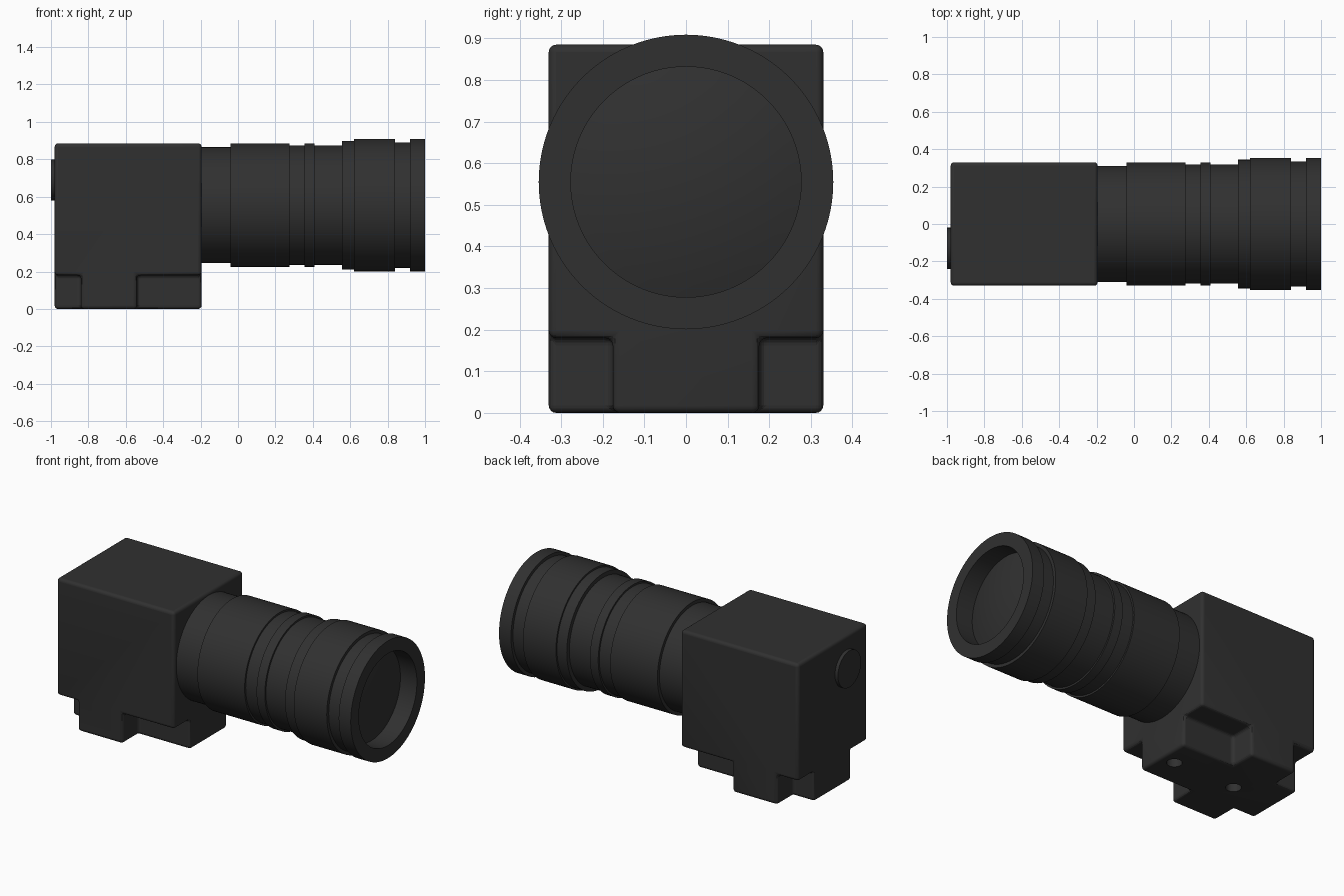
import bpy, bmesh, math
from mathutils import Matrix, Vector

if "Cube" in bpy.data.objects:
    bpy.data.objects.remove(bpy.data.objects["Cube"])

black = bpy.data.materials.new("matte_black")
black.diffuse_color = (0.03, 0.03, 0.03, 1)
black.use_nodes = True
black.node_tree.nodes["Principled BSDF"].inputs["Base Color"].default_value = black.diffuse_color


def make_object(name, bm):
    bmesh.ops.recalc_face_normals(bm, faces=bm.faces)
    me = bpy.data.meshes.new(name)
    bm.to_mesh(me)
    bm.free()
    ob = bpy.data.objects.new(name, me)
    bpy.context.collection.objects.link(ob)
    me.materials.append(black)
    return ob


def box(name, lo, hi):
    lo, hi = Vector(lo), Vector(hi)
    bm = bmesh.new()
    bmesh.ops.create_cube(bm, size=1, matrix=Matrix.Translation((lo + hi) / 2)
                          @ Matrix.Diagonal((*(hi - lo), 1)))
    return make_object(name, bm)


def lathe(name, profile, centre, axis="X", steps=96):
    """Revolve (position along axis, radius) points around an axis."""
    bm = bmesh.new()
    vs = [bm.verts.new((a, 0, r)) for a, r in profile]
    edges = [bm.edges.new(p) for p in zip(vs, vs[1:])]
    bmesh.ops.spin(bm, geom=vs + edges, cent=(0, 0, 0), axis=(1, 0, 0),
                   angle=math.tau, steps=steps, use_duplicate=False)
    bmesh.ops.remove_doubles(bm, verts=bm.verts, dist=1e-4)
    if axis == "Z":
        bm.transform(Matrix.Rotation(-math.pi / 2, 4, "Y"))
    bm.transform(Matrix.Translation(centre))
    return make_object(name, bm)


def smooth(ob):
    bpy.ops.object.select_all(action="DESELECT")
    ob.select_set(True)
    bpy.context.view_layer.objects.active = ob
    bpy.ops.object.shade_smooth_by_angle(angle=math.radians(30))


def cut(ob, cutter):
    cutter.hide_render = True
    cutter.hide_set(True)
    mod = ob.modifiers.new(cutter.name, "BOOLEAN")
    mod.operation = "DIFFERENCE"
    mod.solver = "EXACT"
    mod.object = cutter


# Camera housing with four notched lower corners
body = box("camera_body", (-0.98, -0.33, 0), (-0.195, 0.33, 0.885))
for x0, x1, end in ((-1.1, -0.84, "back"), (-0.54, -0.1, "front")):
    for y0, y1, side in ((-0.5, -0.176, "right"), (0.176, 0.5, "left")):
        cut(body, box(f"notch_cutter_{end}_{side}", (x0, y0, -0.1), (x1, y1, 0.18)))
bevel = body.modifiers.new("rounded_edges", "BEVEL")
bevel.width = 0.018
bevel.segments = 4
bevel.limit_method = "ANGLE"

# Two mounting holes in the underside
for i, x in enumerate((-0.69, -0.28)):
    cut(body, lathe(f"mount_hole_cutter_{i}",
                    [(-0.05, 0), (-0.05, 0.042), (0.06, 0.042), (0.06, 0)],
                    (x, 0, 0), "Z", 32))
smooth(body)

# Stepped lens barrel: (start, end, radius) of each band
bands = [(-0.205, -0.04, 0.31), (-0.04, 0.275, 0.33), (0.275, 0.355, 0.319),
         (0.355, 0.41, 0.33), (0.41, 0.555, 0.319), (0.555, 0.62, 0.344),
         (0.62, 0.84, 0.354), (0.84, 0.92, 0.335), (0.92, 1.0, 0.354)]
bore, depth, sag = 0.277, 0.11, 0.04
profile = [(-0.205, 0)]
for a, b, r in bands:
    profile += [(a, r), (b, r)]
profile += [(1.0, bore), (1.0 - depth, bore), (1.0 - depth, 0)]
smooth(lathe("lens_barrel", profile, (0, 0, 0.555)))

# Slightly domed front glass
n = 10
dome = [(1.0 - depth + sag * (1 - (i / n) ** 2), bore * i / n) for i in range(n + 1)]
smooth(lathe("front_glass", dome, (0, 0, 0.555)))

# Round connector on the rear face
smooth(lathe("rear_connector", [(-1.0, 0), (-1.0, 0.11), (-0.97, 0.11), (-0.97, 0)],
             (0, -0.13, 0.69), steps=64))
